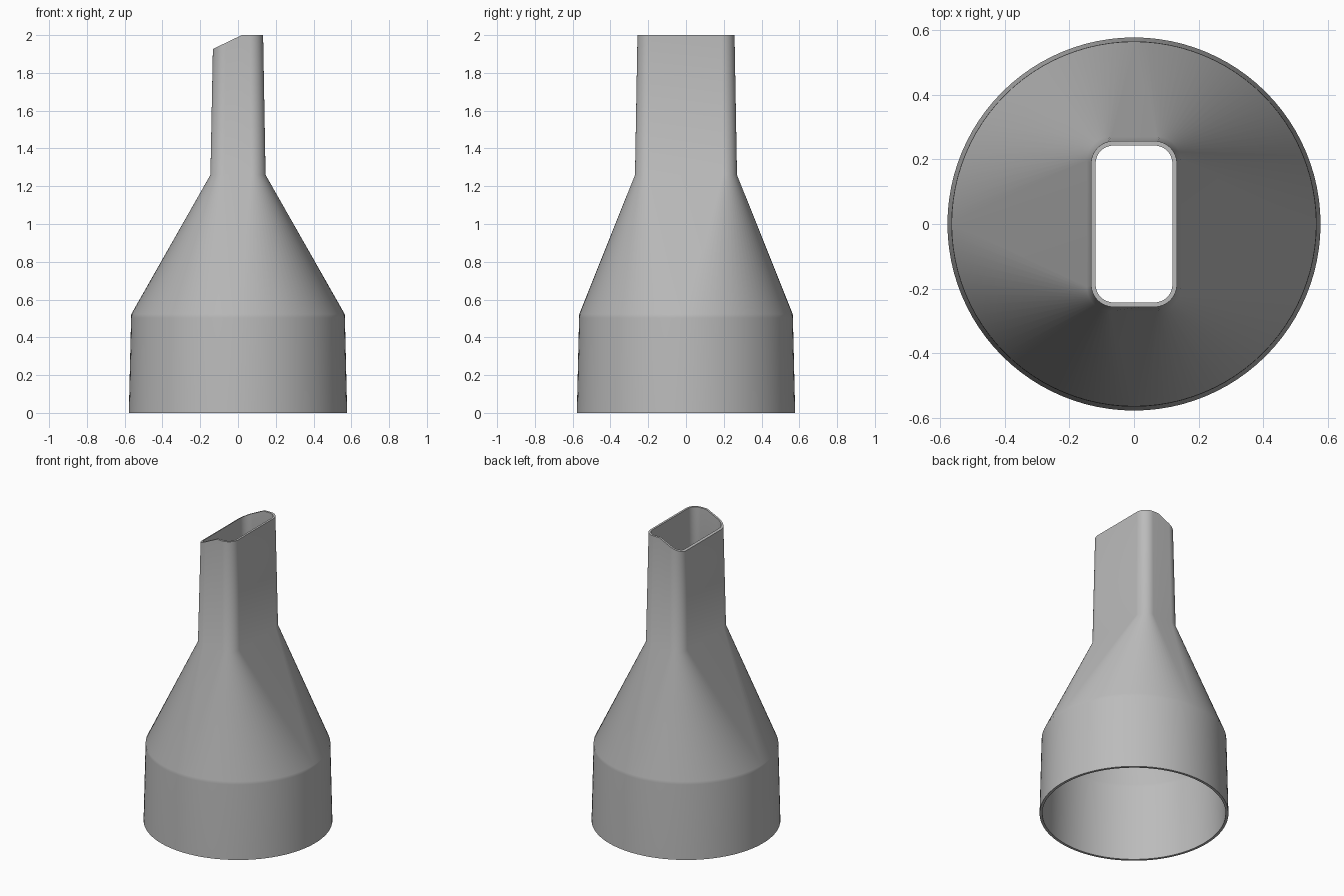
import bpy
import bmesh
from math import sin, cos, pi, radians

cube = bpy.data.objects.get("Cube")
if cube:
    bpy.data.objects.remove(cube, do_unlink=True)

STEPS = 24        # segments per quarter turn
CUT_X = 0.02      # where the slanted tip begins
WALL = 0.014


def ring(hx, hy, r, z):
    """Rounded rectangle outline; a circle when hx == hy == r."""
    pts = []
    for q, (sx, sy) in enumerate([(1, 1), (-1, 1), (-1, -1), (1, -1)]):
        for i in range(STEPS + 1):
            a = (q + i / STEPS) * pi / 2
            pts.append((sx * (hx - r) + r * cos(a), sy * (hy - r) + r * sin(a), z))
        if q in (0, 2):   # extra point on the long walls' ends for the tip cut
            pts.append((CUT_X if hx > r else 0, sy * hy, z))
    return pts


def slant(pts):
    """Lower the -x part of the mouth along a sloping plane."""
    return [(x, y, z - max(0, CUT_X - x) * 0.48) for x, y, z in pts]


def shell(t):
    """Rings from base to mouth, inset by wall thickness t."""
    base, neck = 0.578 - t * 1.2, 0.565 - t
    return [
        ring(base, base, base, 0),
        ring(neck + 0.001, neck + 0.001, neck + 0.001, 0.503),
        ring(neck, neck, neck, 0.523),
        ring(0.146 - t, 0.27 - t, 0.075 - t, 1.26),
        slant(ring(0.133 - t, 0.257 - t, 0.07 - t, 2)),
    ]


# Adapter body: outer skin up, over the mouth, inner skin down, closed at the base
bm = bmesh.new()
loops = [[bm.verts.new(p) for p in pts] for pts in shell(0) + shell(WALL)[::-1]]
for k, low in enumerate(loops):
    high = loops[(k + 1) % len(loops)]
    for i in range(len(low)):
        j = (i + 1) % len(low)
        bm.faces.new((low[i], low[j], high[j], high[i]))
bmesh.ops.remove_doubles(bm, verts=bm.verts, dist=0.0001)
bmesh.ops.recalc_face_normals(bm, faces=bm.faces)

mesh = bpy.data.meshes.new("nozzle_adapter")
bm.to_mesh(mesh)
bm.free()
nozzle = bpy.data.objects.new("nozzle_adapter", mesh)
bpy.context.collection.objects.link(nozzle)

# Plain grey plastic
grey = bpy.data.materials.new("grey_plastic")
grey.use_nodes = True
grey.diffuse_color = (0.5, 0.5, 0.5, 1)
grey.node_tree.nodes["Principled BSDF"].inputs["Base Color"].default_value = (0.5, 0.5, 0.5, 1)
mesh.materials.append(grey)

bpy.ops.object.select_all(action='DESELECT')
nozzle.select_set(True)
bpy.context.view_layer.objects.active = nozzle
bpy.ops.object.shade_smooth_by_angle(angle=radians(30))
